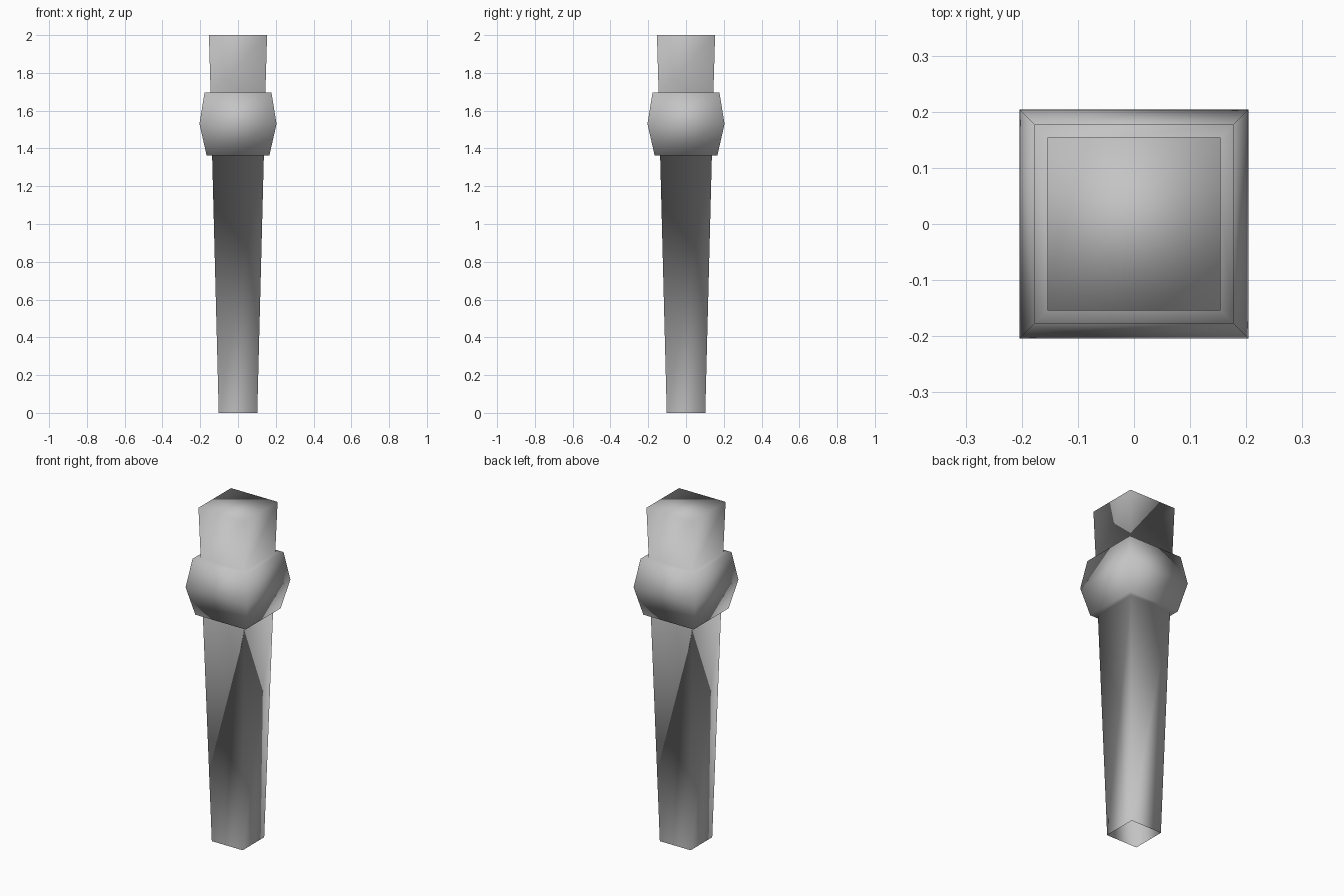
import bpy
import bmesh

if "Cube" in bpy.data.objects:
    bpy.data.objects.remove(bpy.data.objects["Cube"])

# Plain grey finish
grey = bpy.data.materials.new("plain grey")
grey.diffuse_color = (0.55, 0.55, 0.55, 1.0)
grey.use_nodes = True
grey.node_tree.nodes["Principled BSDF"].inputs["Base Color"].default_value = grey.diffuse_color

# Square leg profile: (half width, height) from foot to top
PROFILE = [
    (0.102, 0.0),    # foot, left open
    (0.137, 1.362),  # top of tapered shaft
    (0.166, 1.362),  # underside of collar
    (0.204, 1.53),   # widest line of collar
    (0.177, 1.697),  # top of collar
    (0.145, 1.697),  # base of upper block
    (0.154, 2.0),    # top of upper block
]
CORNERS = [(-1, -1), (1, -1), (1, 1), (-1, 1)]

bm = bmesh.new()
rings = [[bm.verts.new((sx * r, sy * r, z)) for sx, sy in CORNERS]
         for r, z in PROFILE]

# Walls and ledges between neighbouring rings
for low, high in zip(rings, rings[1:]):
    for i in range(4):
        j = (i + 1) % 4
        bm.faces.new((low[i], low[j], high[j], high[i]))

# Top cap
bm.faces.new(rings[-1])

# Soft shading across every edge
for face in bm.faces:
    face.smooth = True

mesh = bpy.data.meshes.new("furniture_leg")
bm.to_mesh(mesh)
bm.free()
mesh.materials.append(grey)
leg = bpy.data.objects.new("furniture_leg", mesh)
bpy.context.collection.objects.link(leg)
